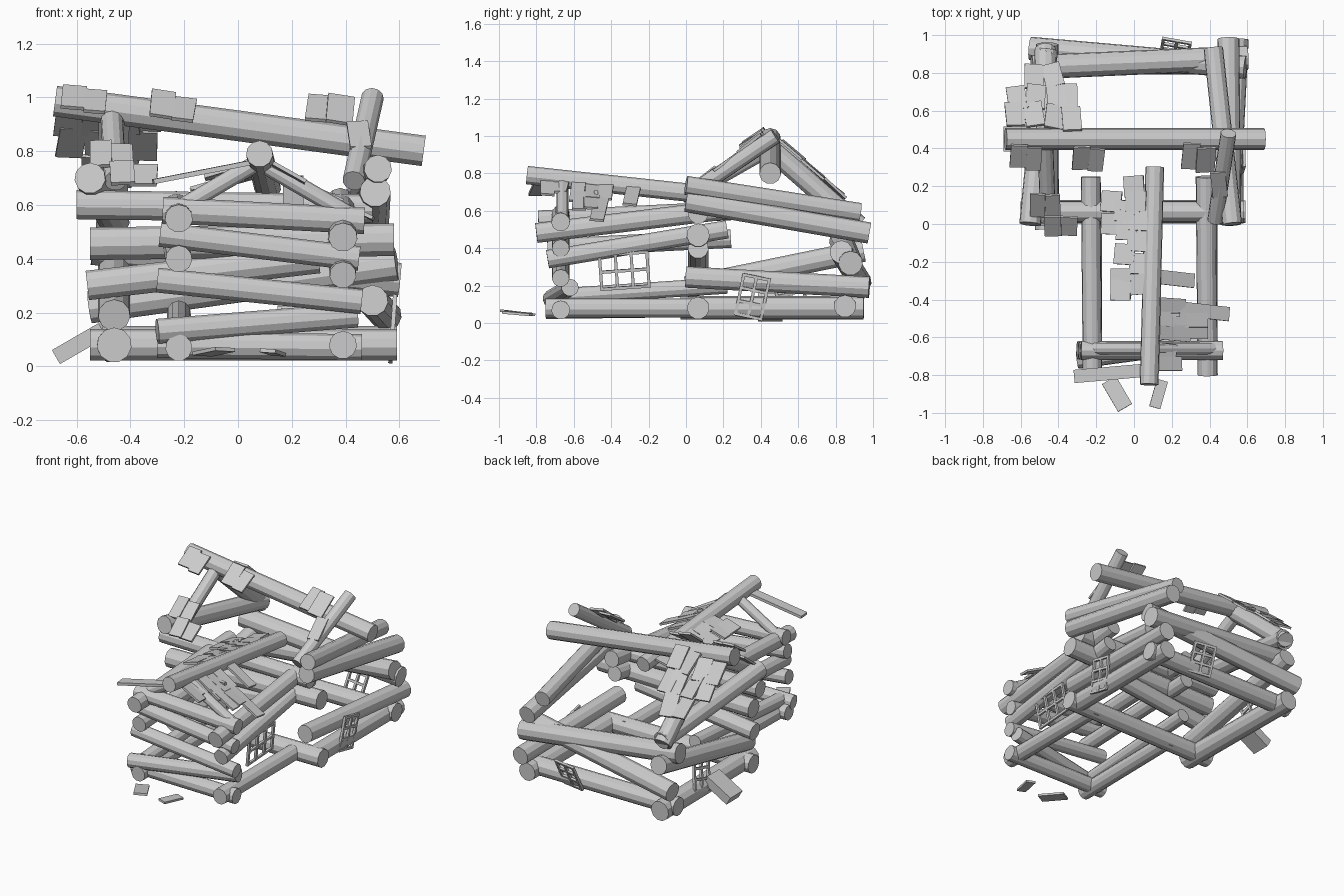
import bpy, bmesh, math, random
from mathutils import Vector, Matrix, Euler

random.seed(4)


def finish(name, bm):
    me = bpy.data.meshes.new(name)
    bm.to_mesh(me)
    bm.free()
    ob = bpy.data.objects.new(name, me)
    bpy.context.collection.objects.link(ob)
    return ob


def log(name, a, b, r, r2=None, sides=11):
    a, b = Vector(a), Vector(b)
    d = b - a
    m = Matrix.Translation((a + b) / 2) @ d.to_track_quat('Z', 'Y').to_matrix().to_4x4()
    bm = bmesh.new()
    bmesh.ops.create_cone(bm, cap_ends=True, segments=sides, radius1=r,
                          radius2=r2 or r, depth=d.length, matrix=m)
    return finish(name, bm)


def add_box(bm, loc, size, m=Matrix()):
    bmesh.ops.create_cube(bm, size=1, matrix=m @ Matrix.Translation(loc) @ Matrix.Diagonal((*size, 1)))


def pose(loc, deg):
    return Matrix.Translation(loc) @ Euler([math.radians(v) for v in deg]).to_matrix().to_4x4()


def board(name, loc, size, deg):
    bm = bmesh.new()
    add_box(bm, (0, 0, 0), size, pose(loc, deg))
    return finish(name, bm)


def window(name, loc, w, h, cols, rows, deg, t=0.016):
    # lattice in the local yz plane
    bm = bmesh.new()
    m = pose(loc, deg)
    for i in range(cols + 1):
        add_box(bm, (0, (i / cols - .5) * (w - t), 0), (t, t, h), m)
    for j in range(rows + 1):
        add_box(bm, (0, 0, (j / rows - .5) * (h - t)), (t * .9, w, t), m)
    return finish(name, bm)


# front wing: cross logs on the front wall
Y = -.67
for a, b, r in [
    ((-.30, Y, .08), (.46, Y, .07), .05),
    ((-.30, -.72, .13), (.44, -.62, .19), .047),
    ((-.30, Y, .32), (.46, Y, .24), .047),
    ((-.29, Y, .49), (.45, Y, .40), .047),
    ((-.28, Y, .58), (.47, Y, .54), .05),
]:
    log("wing_front_log", a, b, r)

# front wing: side wall logs
for a, b, r in [
    ((.39, -.75, .08), (.39, .10, .08), .052),
    ((.39, -.74, .34), (.38, .22, .50), .05),
    ((.39, -.80, .48), (.38, .25, .61), .054),
    ((-.22, -.75, .07), (-.22, .10, .08), .05),
    ((-.22, -.69, .14), (-.22, .22, .20), .045),
    ((-.22, -.74, .40), (-.23, .24, .45), .05),
    ((-.22, -.79, .55), (-.23, .25, .60), .052),
]:
    log("wing_side_log", a, b, r)

# front wing: ridge and gable rafters
log("wing_ridge", (.08, -.85, .79), (.11, .30, .665), .05)
log("wing_left_rafter", (.06, -.66, .75), (-.23, -.66, .58), .032)
log("wing_right_rafter", (.11, -.66, .74), (.42, -.66, .56), .032)

# main house: bottom ring and front wall
F = .065
for a, b, r in [
    ((-.55, F, .08), (.59, F, .08), .06),
    ((-.56, F, .30), (.30, F, .40), .056),
    ((-.55, F, .455), (.58, F, .47), .062),
    ((-.60, F, .60), (.50, F, .585), .055),
]:
    log("main_front_log", a, b, r)

# main house: right wall
for a, b, r in [
    ((.52, .06, .08), (.52, .95, .08), .06),
    ((.50, .0, .245), (.55, .98, .19), .058),
    ((.51, .0, .65), (.50, .98, .48), .058),
    ((.52, .0, .735), (.42, .93, .59), .052),
]:
    log("main_right_log", a, b, r)

# main house: left wall
for a, b, r in [
    ((-.46, -.03, .08), (-.47, .95, .08), .065),
    ((-.46, .0, .19), (-.46, .95, .385), .06),
    ((-.55, .0, .70), (-.46, .92, .54), .058),
]:
    log("main_left_log", a, b, r)

# main house: back wall
for a, b, r in [
    ((-.54, .85, .09), (.59, .85, .09), .06),
    ((-.55, .93, .22), (.59, .83, .38), .062),
    ((-.54, .83, .44), (.60, .88, .32), .065),
]:
    log("main_back_log", a, b, r)

# main house: ridge and rafters
log("main_ridge", (-.68, .45, .985), (.69, .45, .80), .058)
log("left_front_rafter", (-.455, .02, .69), (-.47, .46, .94), .042)
log("left_back_rafter", (-.46, .43, .95), (-.47, .92, .52), .058)
log("right_front_rafter", (.43, .02, .69), (.50, .48, 1.0), .042)


# roof shingles
def shingle(name, x, y, z, sx, sy, deg):
    j = lambda k: random.uniform(-k, k)
    board(name, (x, y, z), (sx, sy, .014), (deg[0] + j(3), deg[1] + j(3), deg[2] + j(5)))


# main front slope: x, y, z, width, length
for x, y, z, sx, sy in [(-.61, .36, 1.0, .09, .14), (-.53, .345, .985, .08, .14),
                        (-.28, .35, .975, .09, .15), (-.20, .34, .955, .08, .14),
                        (.30, .36, .96, .09, .16), (.38, .34, .955, .10, .16),
                        (-.51, .10, .79, .08, .15), (-.43, .09, .775, .08, .16),
                        (-.43, -.01, .72, .09, .13), (-.35, -.01, .71, .10, .12),
                        (.45, .21, .86, .08, .16)]:
    shingle("front_roof_shingle", x, y, z, sx, sy, (36, 7 if y > .3 else 0, 0))

# main back slope, overlapping rows
for y, xs in [(.57, (-.63, -.53, -.42, -.33)), (.67, (-.62, -.52, -.41, -.35)), (.78, (-.53, -.43))]:
    for x in xs:
        yy = y + random.uniform(-.015, .015)
        shingle("back_roof_shingle", x, yy, 1.0 - .9 * (yy - .48), .10, .16, (-39, 3, random.uniform(-10, 10)))

# wing left slope
for x, y in [(0, .20), (.01, .12), (-.12, .12), (-.05, .07), (.03, .02), (-.12, .0), (-.04, -.03),
             (.02, -.09), (-.05, -.16), (.03, -.21), (-.07, -.29), (.01, -.32), (-.07, -.35)]:
    shingle("wing_left_shingle", x, y, .73 - .09 * y - .27 * (.09 - x), .11, .11, (-5, -15, 0))
board("wing_front_left_board", (-.12, -.79, .725), (.40, .07, .018), (0, -11, 5))

# wing right slope: x, y, length
for x, y, l in [(.22, -.29, .22), (.20, -.43, .16), (.35, -.46, .34), (.20, -.50, .16), (.27, -.51, .26),
                (.21, -.58, .20), (.30, -.57, .20), (.17, -.67, .12), (.19, -.74, .14)]:
    shingle("wing_right_shingle", x, y, .74 - .05 * y - .52 * (x - .08), l, .075, (-3, 27, -4))
board("hanging_board", (.205, -.47, .62), (.075, .02, .18), (8, 0, 0))

# fallen boards on the ground
board("fallen_board", (-.09, -.90, .055), (.085, .17, .014), (-6, 3, 30))
board("fallen_board", (.13, -.90, .052), (.06, .15, .014), (-5, 4, -16))
board("fallen_door", (-.59, .45, .085), (.20, .13, .06), (0, -30, 0))

# windows
window("main_right_window", (.575, .355, .14), .155, .23, 2, 3, (-12, 4, 0))
window("wing_right_window", (.40, -.33, .28), .27, .20, 3, 2, (4, 8, 0))
window("back_window", (.22, .93, .13), .16, .20, 2, 3, (0, 25, 80))
window("left_window", (-.50, .55, .19), .16, .22, 2, 3, (14, 12, 0))
